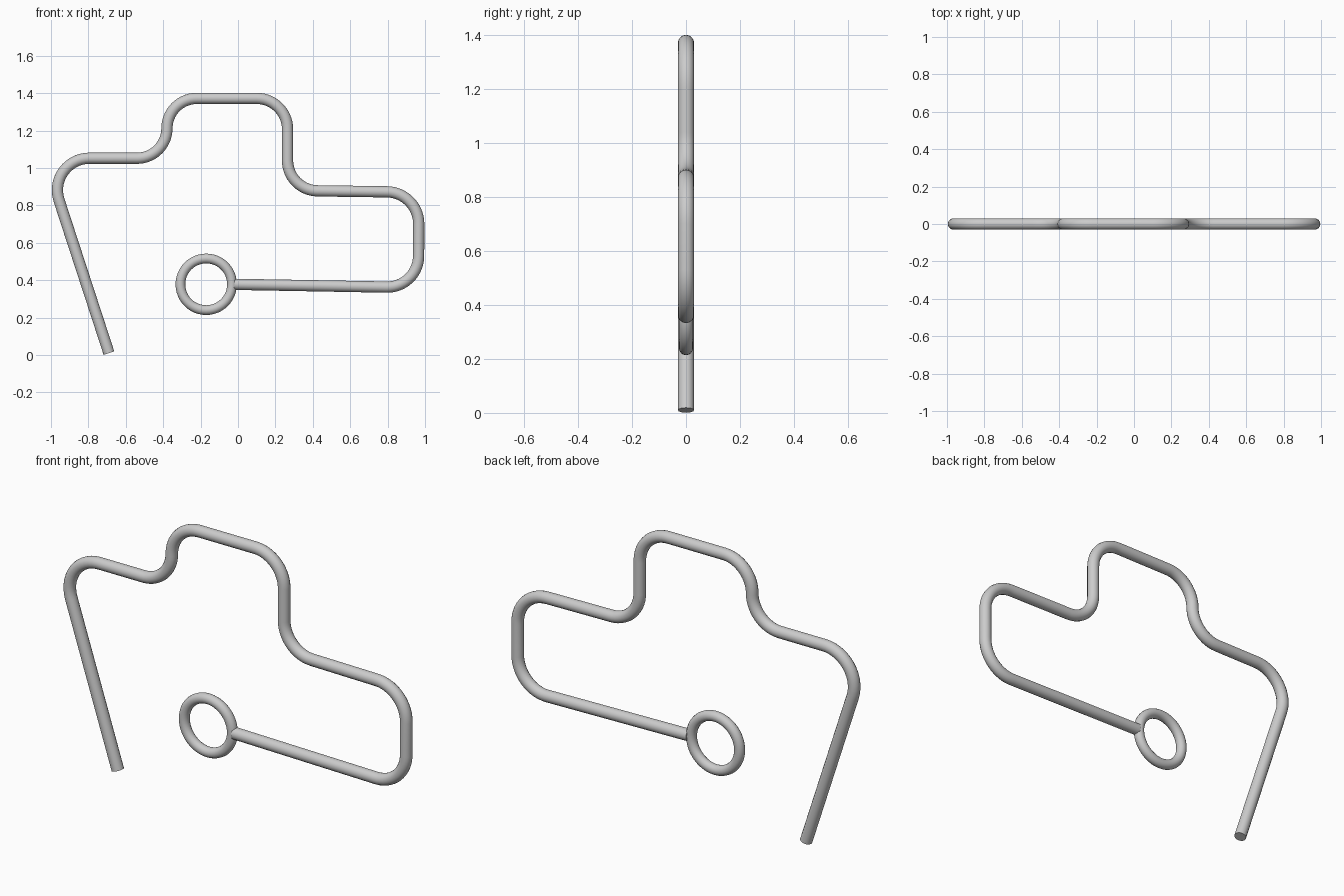
import bpy, math
from mathutils import Vector

if "Cube" in bpy.data.objects:
    bpy.data.objects.remove(bpy.data.objects["Cube"])

TUBE_R = 0.03

# Path corners in the front plane: x, z, distance from corner to start of bend
corners = [
    (-0.69, 0.01, 0),
    (-1.03, 1.052, 0.235),
    (-0.38, 1.052, 0.16),
    (-0.38, 1.372, 0.16),
    (0.265, 1.372, 0.165),
    (0.265, 0.88, 0.16),
    (0.967, 0.87, 0.17),
    (0.965, 0.36, 0.17),
    (-0.02, 0.378, 0),
]


def rounded_path(corners, steps=14):
    """Replace each inner corner with a circular arc."""
    p = [Vector((x, 0, z)) for x, z, _ in corners]
    out = [p[0]]
    for i in range(1, len(p) - 1):
        t = corners[i][2]
        a = (p[i - 1] - p[i]).normalized()
        b = (p[i + 1] - p[i]).normalized()
        half = a.angle(b) / 2
        centre = p[i] + (a + b).normalized() * (t / math.cos(half))
        start, end = p[i] + a * t - centre, p[i] + b * t - centre
        turn = start.angle(end)
        for k in range(steps + 1):
            f = k / steps
            v = (start * math.sin((1 - f) * turn) + end * math.sin(f * turn)) / math.sin(turn)
            q = centre + v
            if (q - out[-1]).length > 0.006:
                out.append(q)
    out.append(p[-1])
    return out


# Bent tube outline
path = rounded_path(corners)
curve = bpy.data.curves.new("bent_tube", 'CURVE')
curve.dimensions = '3D'
curve.bevel_depth = TUBE_R
curve.bevel_resolution = 6
curve.use_fill_caps = True
spline = curve.splines.new('POLY')
spline.points.add(len(path) - 1)
for point, co in zip(spline.points, path):
    point.co = (*co, 1)
tube = bpy.data.objects.new("bent_tube", curve)
bpy.context.collection.objects.link(tube)
bpy.context.view_layer.objects.active = tube
tube.select_set(True)
bpy.ops.object.convert(target='MESH')
bpy.ops.object.shade_smooth_by_angle(angle=math.radians(40))

# End ring
bpy.ops.mesh.primitive_torus_add(
    major_radius=0.138, minor_radius=0.026, major_segments=48, minor_segments=16,
    location=(-0.17, 0, 0.378), rotation=(math.pi / 2, 0, 0))
bpy.context.object.name = "end_ring"
bpy.ops.object.shade_smooth_by_angle(angle=math.radians(40))
